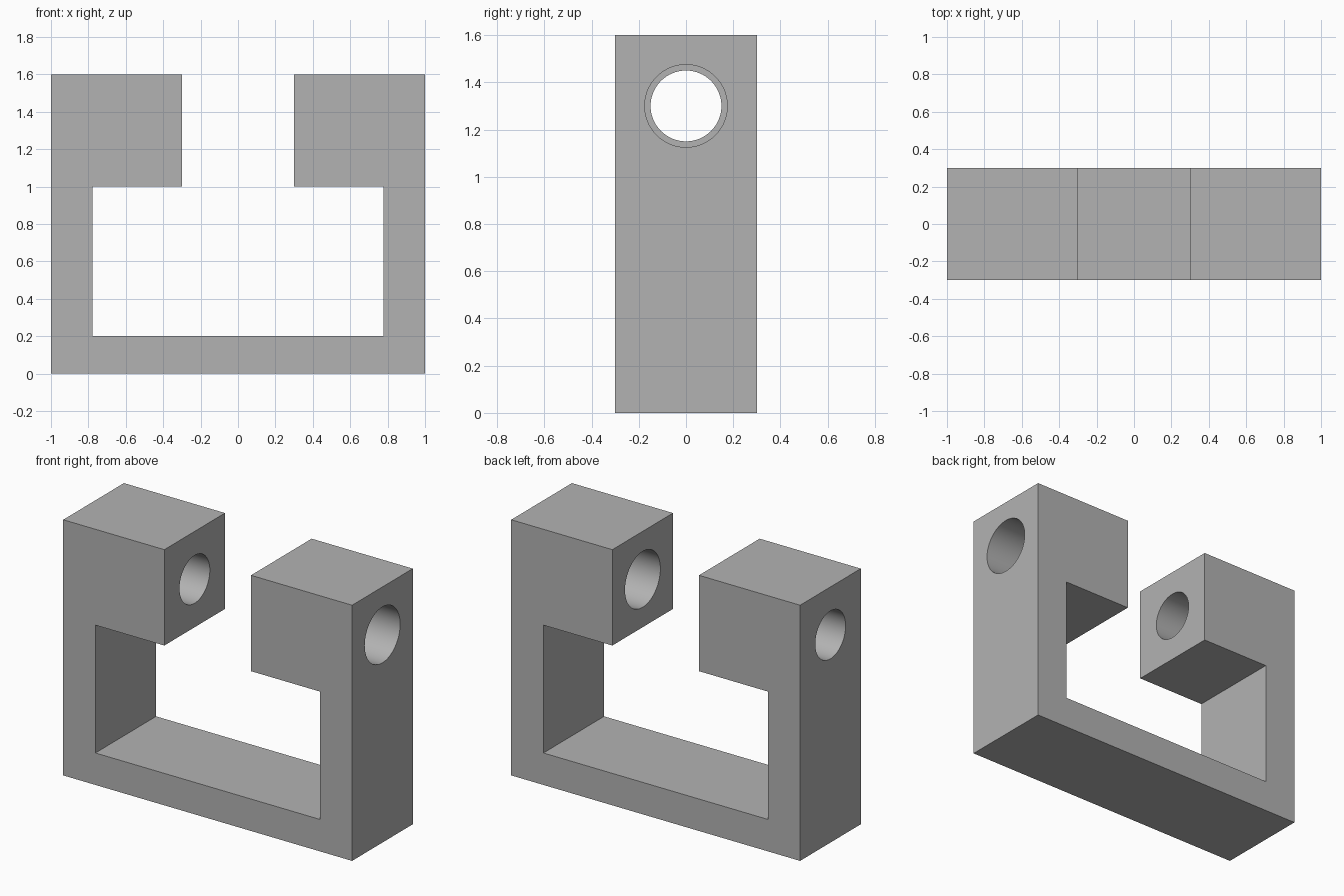
import bpy
import bmesh
from math import radians

cube = bpy.data.objects.get("Cube")
if cube:
    bpy.data.objects.remove(cube, do_unlink=True)

# Dimensions
HALF_WIDTH, HALF_DEPTH, HEIGHT = 1.0, 0.3, 1.6
INNER, GAP = 0.777, 0.3
FLOOR, JAW_BOTTOM, HOLE_Z = 0.2, 1.0, 1.3

grey = bpy.data.materials.new("plain grey")
grey.use_nodes = True
colour = (0.45, 0.45, 0.45, 1)
grey.diffuse_color = colour
grey.node_tree.nodes["Principled BSDF"].inputs["Base Color"].default_value = colour


def link(bm, name):
    bmesh.ops.recalc_face_normals(bm, faces=bm.faces)
    mesh = bpy.data.meshes.new(name)
    bm.to_mesh(mesh)
    bm.free()
    mesh.materials.append(grey)
    obj = bpy.data.objects.new(name, mesh)
    bpy.context.collection.objects.link(obj)
    return obj


# Bracket body: half outline mirrored, then extruded front to back
right = [(HALF_WIDTH, 0), (HALF_WIDTH, HEIGHT), (GAP, HEIGHT),
         (GAP, JAW_BOTTOM), (INNER, JAW_BOTTOM), (INNER, FLOOR)]
outline = right + [(-x, z) for x, z in reversed(right)]
bm = bmesh.new()
face = bm.faces.new([bm.verts.new((x, -HALF_DEPTH, z)) for x, z in outline])
extruded = bmesh.ops.extrude_face_region(bm, geom=[face])["geom"]
bmesh.ops.translate(bm, vec=(0, 2 * HALF_DEPTH, 0),
                    verts=[v for v in extruded if isinstance(v, bmesh.types.BMVert)])
bracket = link(bm, "bracket_body")

bpy.ops.object.select_all(action="DESELECT")
bpy.context.view_layer.objects.active = bracket
bracket.select_set(True)

# Through holes: the one in the +x jaw is slightly wider
for side, radius in ((1, 0.175), (-1, 0.15)):
    bpy.ops.mesh.primitive_cylinder_add(
        vertices=64, radius=radius, depth=1.0,
        location=(side * 0.65, 0, HOLE_Z), rotation=(0, radians(90), 0))
    cutter = bpy.context.object
    cutter.name = "left_hole_cutter" if side > 0 else "right_hole_cutter"
    cutter.data.materials.append(grey)
    cutter.hide_render = True
    cutter.select_set(False)
    bpy.context.view_layer.objects.active = bracket
    bracket.select_set(True)
    cut = bracket.modifiers.new("hole", "BOOLEAN")
    cut.operation = "DIFFERENCE"
    cut.solver = "EXACT"
    cut.object = cutter
    bpy.ops.object.modifier_apply(modifier=cut.name)
    bpy.data.objects.remove(cutter, do_unlink=True)

# Smooth hole walls, crisp outer edges
bpy.ops.object.shade_smooth_by_angle(angle=radians(30))
